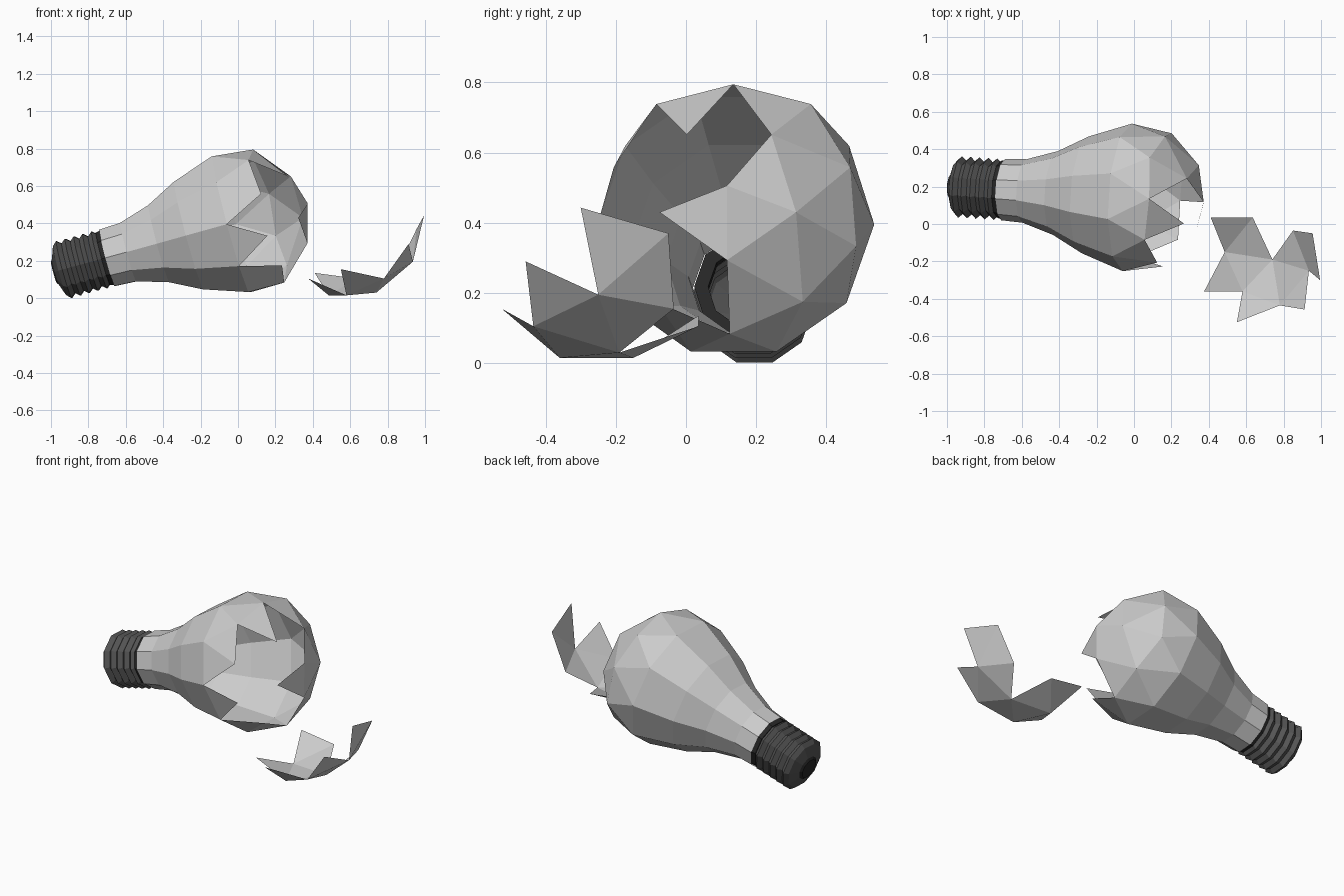
import bpy
from math import cos, sin, radians
from mathutils import Vector

if "Cube" in bpy.data.objects:
    bpy.data.objects.remove(bpy.data.objects["Cube"])

# Bulb axis frame: lying on its side, tilted up towards the globe
C = Vector((0, 0.14, 0.405))
U = Vector((0.963, -0.06, 0.261)).normalized()
S = Vector((-U.y, U.x, 0)).normalized()
N = U.cross(S)


def pt(t, r, deg):
    a = radians(deg)
    return C + U * t + (S * cos(a) + N * sin(a)) * r


def material(name, v):
    m = bpy.data.materials.new(name)
    m.diffuse_color = (v, v, v, 1)
    m.use_nodes = True
    m.node_tree.nodes["Principled BSDF"].inputs["Base Color"].default_value = m.diffuse_color
    return m


def make(name, verts, faces, mat=None):
    me = bpy.data.meshes.new(name)
    me.from_pydata([tuple(v) for v in verts], [], faces)
    me.update()
    ob = bpy.data.objects.new(name, me)
    bpy.context.collection.objects.link(ob)
    if mat:
        me.materials.append(mat)
    return ob


def lathe(name, profile, mat, cap=False, closed=False):
    """Ten-sided turned part along the bulb axis."""
    n = len(profile)
    verts = [pt(t, r, 36 * k) for t, r in profile for k in range(10)]
    faces = []
    for i in range(n if closed else n - 1):
        a, b = i * 10, (i + 1) % n * 10
        faces += [(a + k, b + k, b + (k + 1) % 10, a + (k + 1) % 10)[::-1] for k in range(10)]
    if cap:
        faces.append(tuple(range(10))[::-1])
    return make(name, verts, faces, mat)


dark = material("dark_metal", 0.09)
black = material("black", 0.02)

# Threaded screw cap, contact and collar
thread = [(-1.012, 0.075), (-0.988, 0.142)]
for i in range(5):
    thread += [(-0.965 + 0.049 * i, 0.165), (-0.9405 + 0.049 * i, 0.143)]
lathe("screw_cap", thread, dark)
lathe("contact", [(-1.022, 0.06), (-1.012, 0.075)], black, cap=True)
lathe("collar", [(-0.748, 0.12), (-0.748, 0.153), (-0.715, 0.16), (-0.715, 0.12)], black, closed=True)

# Glass points: neck rings n, equator e, front ring r, inner five i, pole p
P = {}
neck = [(-0.726, 0.164), (-0.608, 0.17), (-0.437, 0.224), (-0.27, 0.313)]
for k in range(10):
    for j, (t, r) in enumerate(neck):
        P["n", j, k] = pt(t, r, 36 * k)
    P["e", k] = pt(-0.037, 0.395, 36 * k)
    P["r", k] = pt(0.155, 0.375, 18 + 36 * k) if k % 2 else pt(0.18, 0.355, 18 + 36 * k)
for k in range(5):
    P["i", k] = pt(0.33, 0.205, 54 + 72 * k)
P["p"] = pt(0.387, 0, 0)

# Glass faces: ten-sided neck running into a faceted ball
faces = []
for k in range(10):
    q = (k + 1) % 10
    for j in range(3):
        faces.append((("n", j, k), ("n", j, q), ("n", j + 1, q), ("n", j + 1, k)))
    faces.append((("n", 3, k), ("n", 3, q), ("e", q), ("e", k)))
    faces.append((("e", k), ("e", q), ("r", k)))
    faces.append((("r", k), ("r", (k - 1) % 10), ("e", k)))
for k in range(5):
    a, b = ("i", k), ("i", (k + 1) % 5)
    m = ("r", (2 * k + 2) % 10)
    faces += [(a, ("r", 2 * k + 1), m), (a, m, b),
              (b, m, ("r", (2 * k + 3) % 10)), ("p", a, b)]

# Resting places of the broken-off corners
shard = {
    ("r", 7): (0.41, 0.035, 0.135), ("i", 3): (0.635, 0.035, 0.105),
    ("i", 2): (0.74, -0.19, 0.03), "p": (0.85, -0.035, 0.155),
    ("i", 0): (0.955, -0.05, 0.37), ("r", 2): (0.995, -0.3, 0.443),
    ("i", 1): (0.935, -0.25, 0.195), ("r", 3): (0.912, -0.457, 0.29),
    ("r", 4): (0.78, -0.435, 0.105), ("e", 5): (0.55, -0.525, 0.155),
    ("r", 5): (0.58, -0.36, 0.015), ("e", 6): (0.375, -0.36, 0.105),
    ("r", 6): (0.485, -0.15, 0.015),
}
# Faces that stayed on the bulb although all their corners lie on the break
stay = [{"p", ("i", 2), ("i", 3)}, {("i", 1), ("r", 2), ("r", 3)},
        {("e", 5), ("e", 6), ("r", 5)}]


def glass(name, pos, fs):
    keys = list(dict.fromkeys(v for f in fs for v in f))
    return make(name, [pos[v] for v in keys], [tuple(keys.index(v) for v in f) for f in fs])


broken = [f for f in faces if all(v in shard for v in f) and set(f) not in stay]
glass("bulb_glass", P, [f for f in faces if f not in broken])
glass("glass_shard", shard, broken)
